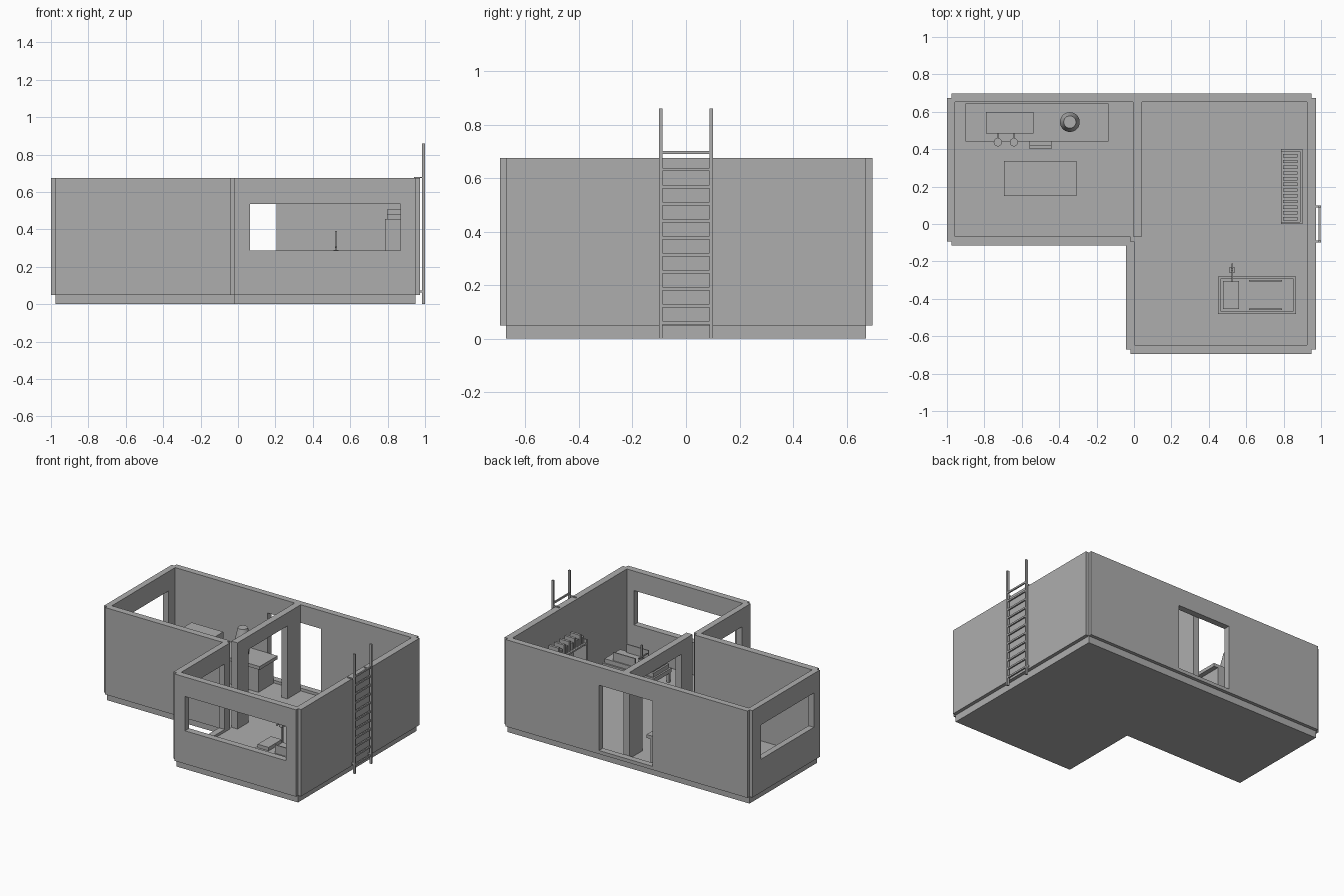
import bpy, bmesh
from mathutils import Matrix, Vector

cube = bpy.data.objects.get("Cube")
if cube:
    bpy.data.objects.remove(cube)

grey = bpy.data.materials.new("plain grey")
grey.use_nodes = True
grey.diffuse_color = (0.42, 0.42, 0.42, 1)
grey.node_tree.nodes["Principled BSDF"].inputs["Base Color"].default_value = (0.42, 0.42, 0.42, 1)


def finish(name, bm):
    bmesh.ops.recalc_face_normals(bm, faces=bm.faces)
    mesh = bpy.data.meshes.new(name)
    bm.to_mesh(mesh)
    bm.free()
    mesh.materials.append(grey)
    obj = bpy.data.objects.new(name, mesh)
    bpy.context.collection.objects.link(obj)
    return obj


def add_box(bm, x, y, z):
    lo, hi = Vector((x[0], y[0], z[0])), Vector((x[1], y[1], z[1]))
    fit = Matrix.Translation((lo + hi) / 2) @ Matrix.Diagonal((*(hi - lo), 1))
    bmesh.ops.create_cube(bm, size=1, matrix=fit)


def boxes(name, *parts):
    bm = bmesh.new()
    for part in parts:
        add_box(bm, *part)
    return finish(name, bm)


def cone(name, centre, z, r1, r2):
    bm = bmesh.new()
    bmesh.ops.create_cone(bm, cap_ends=True, segments=24, radius1=r1, radius2=r2, depth=z[1] - z[0],
                          matrix=Matrix.Translation((*centre, sum(z) / 2)))
    obj = finish(name, bm)
    bpy.ops.object.select_all(action='DESELECT')
    obj.select_set(True)
    bpy.context.view_layer.objects.active = obj
    bpy.ops.object.shade_smooth_by_angle()
    return obj


FLOOR, BASE, TOP = 0.055, 0.05, 0.675


def wall(name, axis, run, depth, hole=None, z=(BASE, TOP)):
    """Upright panel along an axis, with an optional rectangular hole."""
    us, vs = list(run), list(z)
    if hole:
        us = sorted(set(us + list(hole[0])))
        vs = sorted(set(vs + list(hole[1])))
    bm = bmesh.new()

    def place(u, v):
        return bm.verts.new((u, depth[0], v) if axis == 'x' else (depth[0], u, v))

    for a, b in zip(us, us[1:]):
        for c, d in zip(vs, vs[1:]):
            if hole and hole[0][0] <= a < hole[0][1] and hole[1][0] <= c < hole[1][1]:
                continue
            bm.faces.new([place(a, c), place(b, c), place(b, d), place(a, d)])
    bmesh.ops.remove_doubles(bm, verts=bm.verts, dist=0.0001)
    new = bmesh.ops.extrude_face_region(bm, geom=bm.faces[:])["geom"]
    t = depth[1] - depth[0]
    bmesh.ops.translate(bm, verts=[g for g in new if isinstance(g, bmesh.types.BMVert)],
                        vec=(0, t, 0) if axis == 'x' else (t, 0, 0))
    return finish(name, bm)


# L-shaped foundation slab
bm = bmesh.new()
plan = [(-0.977, -0.093), (-0.02, -0.093), (-0.02, -0.672), (0.948, -0.672), (0.948, 0.673), (-0.977, 0.673)]
slab = bm.faces.new([bm.verts.new((x, y, 0)) for x, y in plan])
up = bmesh.ops.extrude_face_region(bm, geom=[slab])["geom"]
bmesh.ops.translate(bm, verts=[g for g in up if isinstance(g, bmesh.types.BMVert)], vec=(0, 0, FLOOR))
finish("foundation", bm)

# Outer walls, stepped at the corners
DOOR, WINDOW = (0.075, 0.545), (0.288, 0.535)
wall("back_wall", 'x', (-0.977, 0.948), (0.652, 0.697), ((-0.22, 0.205), DOOR))
wall("right_room_front_wall", 'x', (-0.02, 0.948), (-0.695, -0.648), ((0.064, 0.868), WINDOW))
wall("left_room_front_wall", 'x', (-0.977, -0.02), (-0.115, -0.067))
wall("far_left_wall", 'y', (-0.093, 0.673), (-1.0, -0.957), ((-0.026, 0.576), WINDOW))
wall("ladder_wall", 'y', (-0.672, 0.673), (0.925, 0.973))
wall("entrance_wall", 'y', (-0.672, -0.093), (-0.043, 0.002), ((-0.575, -0.155), DOOR))

# Partition with a wide passage
wall("partition", 'y', (-0.067, 0.652), (-0.005, 0.043), ((0.06, 0.5), (FLOOR, 0.58)), (FLOOR, TOP))

# Ladder on the outside
rails = [((0.984, 1.0), (s * 0.094 - 0.006, s * 0.094 + 0.006), (0.0, 0.86)) for s in (-1, 1)]
rungs = [((0.987, 0.997), (-0.09, 0.09), (h - 0.006, h + 0.006)) for h in (0.06 + 0.0635 * i for i in range(11))]
boxes("ladder", *rails, *rungs)
boxes("ladder_brackets",
      *[((0.94, 0.99), (s * 0.094 - 0.005, s * 0.094 + 0.005), (TOP, TOP + 0.006)) for s in (-1, 1)],
      *[((0.965, 0.99), (s * 0.094 - 0.005, s * 0.094 + 0.005), (0.062, 0.074)) for s in (-1, 1)])

# Counter along the back wall
boxes("counter_top", ((-0.9, -0.137), (0.442, 0.645), (0.238, 0.262)))
boxes("counter_body", ((-0.87, -0.17), (0.475, 0.645), (FLOOR, 0.238)))
boxes("counter_drawer", ((-0.56, -0.44), (0.42, 0.475), (0.16, 0.21)),
      ((-0.56, -0.44), (0.4, 0.42), (0.18, 0.195)))
boxes("dispenser", ((-0.79, -0.537), (0.485, 0.6), (0.262, 0.345)))
for side, x in (("left", -0.642), ("right", -0.728)):
    boxes(side + "_tap_arm", ((x - 0.004, x + 0.004), (0.44, 0.49), (0.305, 0.313)))
    cone(side + "_tap_cup", (x, 0.437), (0.275, 0.313), 0.022, 0.022)
cone("vase", (-0.343, 0.545), (0.262, 0.36), 0.04, 0.053)
cone("vase_neck", (-0.343, 0.545), (0.36, 0.45), 0.053, 0.033)

# Table in the left room
boxes("table", ((-0.695, -0.307), (0.15, 0.337), (0.205, 0.225)),
      *[((x, x + 0.02), (y, y + 0.02), (FLOOR, 0.205)) for x in (-0.68, -0.342) for y in (0.165, 0.302)])

# Bed with side rails, pillow and stand
boxes("bed_frame", ((0.45, 0.865), (-0.48, -0.28), (0.125, 0.155)),
      *[((x, x + 0.02), (y, y + 0.02), (FLOOR, 0.125)) for x in (0.455, 0.84) for y in (-0.475, -0.305)])
boxes("mattress", ((0.462, 0.853), (-0.468, -0.292), (0.155, 0.185)))
boxes("pillow", ((0.475, 0.562), (-0.455, -0.305), (0.185, 0.21)))
boxes("bed_rails", *[((0.615, 0.79), (y, y + 0.008), (0.18, 0.245)) for y in (-0.46, -0.308)])
boxes("bedside_stand", ((0.518, 0.53), (-0.25, -0.238), (FLOOR, 0.39)),
      ((0.52, 0.528), (-0.31, -0.21), (0.3, 0.308)),
      ((0.51, 0.538), (-0.262, -0.23), (0.27, 0.29)))

# Shelf beside the ladder wall, with a row of upright slabs
boxes("shelf", *[((0.785, 0.9), (y, y + 0.012), (FLOOR, 0.455)) for y in (0.0, 0.388)],
      *[((0.785, 0.9), (0.012, 0.388), (h, h + 0.012)) for h in (0.07, 0.25, 0.42)],
      ((0.888, 0.9), (0.012, 0.388), (FLOOR, 0.455)))
boxes("shelf_slabs", *[((0.797, 0.875), (0.02 + 0.0305 * i, 0.038 + 0.0305 * i),
                        (0.432, 0.482 + 0.024 * (i % 2))) for i in range(12)])
